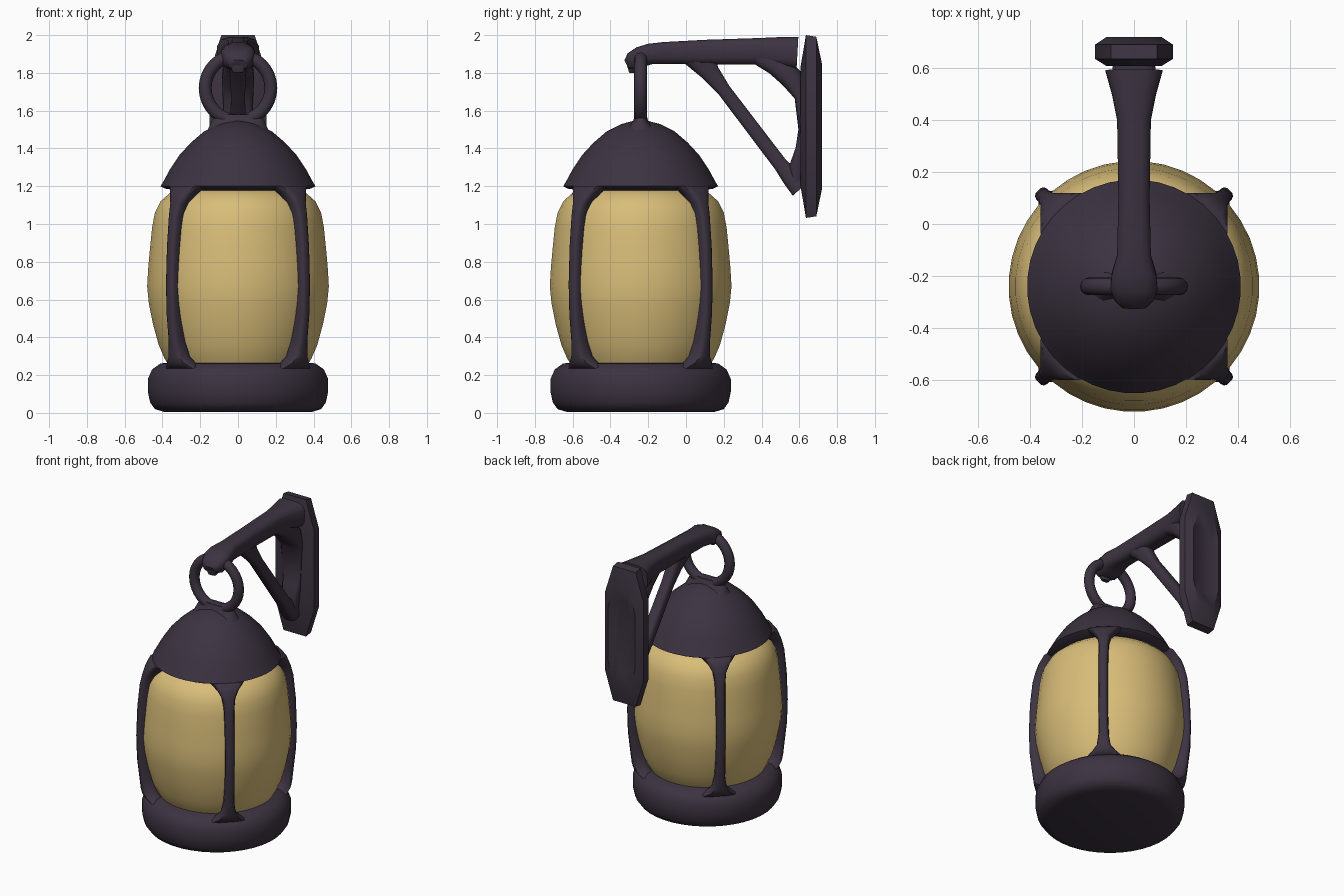
import bpy, bmesh
from math import sin, cos, pi, radians
from mathutils import Vector, Matrix

if "Cube" in bpy.data.objects:
    bpy.data.objects.remove(bpy.data.objects["Cube"], do_unlink=True)

LAMP_Y = -0.24


def material(name, colour):
    m = bpy.data.materials.new(name)
    m.use_nodes = True
    m.diffuse_color = colour
    bsdf = m.node_tree.nodes["Principled BSDF"]
    bsdf.inputs["Base Color"].default_value = colour
    bsdf.inputs["Roughness"].default_value = 0.8
    return m


iron = material("dark iron", (0.045, 0.033, 0.052, 1))
amber = material("amber glass", (0.69, 0.51, 0.19, 1))


def finish(ob, mat, angle):
    ob.data.materials.append(mat)
    bpy.ops.object.select_all(action='DESELECT')
    ob.select_set(True)
    bpy.context.view_layer.objects.active = ob
    bpy.ops.object.shade_smooth_by_angle(angle=radians(angle))
    return ob


def loft(name, sections, mat, sides=12, power=0.6, angle=50):
    """Skin rounded sections, each a centre and two half-width vectors."""
    bm = bmesh.new()
    rings = []
    norm = max(abs(cos((i + 0.5) * 2 * pi / sides)) for i in range(sides)) ** power

    def soft(t):
        return (abs(t) ** power) * (1 if t > 0 else -1) / norm

    for c, u, v in sections:
        ring = []
        for i in range(sides):
            a = (i + 0.5) * 2 * pi / sides
            ring.append(bm.verts.new(Vector(c) + Vector(u) * soft(cos(a)) + Vector(v) * soft(sin(a))))
        rings.append(ring)
    for a, b in zip(rings, rings[1:]):
        for i in range(sides):
            j = (i + 1) % sides
            bm.faces.new((a[i], a[j], b[j], b[i]))
    bm.faces.new(rings[0])
    bm.faces.new(rings[-1])
    bmesh.ops.recalc_face_normals(bm, faces=bm.faces)
    me = bpy.data.meshes.new(name)
    bm.to_mesh(me)
    bm.free()
    ob = bpy.data.objects.new(name, me)
    bpy.context.collection.objects.link(ob)
    return finish(ob, mat, angle)


def turned(name, profile, mat):
    """Round part from (radius, z) pairs."""
    return loft(name, [((0, LAMP_Y, z), (r, 0, 0), (0, r, 0)) for r, z in profile],
                mat, sides=40, power=1)


def beam(name, path, mat=iron, **kw):
    """Bracket member from (y, z, half width, half thickness) stations."""
    pts = [Vector((0, y, z)) for y, z, w, t in path]
    secs = []
    for i, (y, z, w, t) in enumerate(path):
        d = (pts[min(i + 1, len(pts) - 1)] - pts[max(i - 1, 0)]).normalized()
        secs.append((pts[i], (w, 0, 0), d.cross(Vector((1, 0, 0))) * t))
    return loft(name, secs, mat, **kw)


# Lantern body
turned("base", [(0.39, 0.005), (0.44, 0.02), (0.465, 0.055), (0.477, 0.11), (0.477, 0.18),
                (0.455, 0.23), (0.41, 0.262), (0.3, 0.27)], iron)
turned("glass", [(0.36, 0.24), (0.39, 0.29), (0.42, 0.36), (0.45, 0.47), (0.472, 0.58),
                 (0.481, 0.67), (0.475, 0.77), (0.465, 0.88), (0.455, 0.98), (0.44, 1.06),
                 (0.41, 1.12), (0.36, 1.165), (0.3, 1.185)], amber)
turned("cap", [(0.3, 1.175), (0.385, 1.187), (0.41, 1.2), (0.395, 1.225), (0.36, 1.29),
               (0.31, 1.365), (0.25, 1.43), (0.18, 1.49), (0.1, 1.53), (0.03, 1.548)], iron)

# Four corner bars, flared where they meet the base and cap
bar = [(0.39, 0.235, 0.12, 0.06), (0.425, 0.265, 0.075, 0.055), (0.44, 0.3, 0.045, 0.05),
       (0.455, 0.38, 0.032, 0.045), (0.48, 0.52, 0.029, 0.036), (0.487, 0.68, 0.029, 0.034),
       (0.478, 0.88, 0.029, 0.036), (0.458, 1.04, 0.032, 0.04), (0.435, 1.11, 0.042, 0.045),
       (0.405, 1.16, 0.07, 0.055), (0.375, 1.2, 0.11, 0.05)]
for k, label in enumerate(("back_left", "back_right", "front_right", "front_left")):
    rot = Matrix.Rotation(pi / 4 + k * pi / 2, 3, 'Z')
    hub = Vector((0, LAMP_Y, 0))
    loft("bar_" + label,
         [(hub + rot @ Vector((r, 0, z)), rot @ Vector((d, 0, 0)), rot @ Vector((0, w, 0)))
          for r, z, w, d in bar], iron)

# Hanging ring and its foot
bpy.ops.mesh.primitive_torus_add(major_radius=0.174, minor_radius=0.034, major_segments=32,
                                 minor_segments=12, location=(0, LAMP_Y, 1.72),
                                 rotation=(pi / 2, 0, 0))
ring = bpy.context.object
ring.name = "hanging_ring"
finish(ring, iron, 60)
loft("ring_foot", [((0, LAMP_Y, z), (w, 0, 0), (0, d, 0)) for z, w, d in
                   ((1.46, 0.18, 0.12), (1.51, 0.155, 0.075), (1.545, 0.14, 0.04),
                    (1.58, 0.12, 0.03))], iron, power=0.8)

# Arm with hooked tip, brace and curved gusset
beam("arm", [(-0.315, 1.845, 0.05, 0.025), (-0.285, 1.86, 0.075, 0.05),
             (-0.24, 1.885, 0.09, 0.055), (-0.19, 1.9, 0.085, 0.055), (-0.12, 1.905, 0.065, 0.058),
             (0.1, 1.91, 0.06, 0.065), (0.4, 1.915, 0.065, 0.07),
             (0.5, 1.91, 0.085, 0.08), (0.59, 1.905, 0.11, 0.085)])
beam("hook_lip", [(-0.265, 1.88, 0.06, 0.045), (-0.285, 1.83, 0.045, 0.028),
                  (-0.287, 1.8, 0.025, 0.014)])
beam("brace", [(0.06, 1.9, 0.055, 0.085), (0.13, 1.8, 0.042, 0.05), (0.2, 1.71, 0.038, 0.036),
               (0.5, 1.315, 0.04, 0.038), (0.56, 1.245, 0.05, 0.052), (0.61, 1.19, 0.055, 0.06)])
beam("gusset", [(0.38, 1.9, 0.06, 0.055), (0.48, 1.85, 0.075, 0.065), (0.56, 1.77, 0.085, 0.06),
                (0.605, 1.67, 0.08, 0.03), (0.613, 1.5, 0.07, 0.018), (0.605, 1.4, 0.065, 0.025),
                (0.585, 1.3, 0.06, 0.04), (0.585, 1.2, 0.05, 0.02)])

# Faceted wall plate with a shallow hollow in the back
loft("wall_plate", [((0, y, 1.516), (w, 0, 0), (0, 0, h)) for y, w, h in
                    ((0.607, 0.105, 0.32), (0.635, 0.15, 0.484), (0.69, 0.15, 0.475),
                     (0.72, 0.105, 0.33), (0.7, 0.05, 0.24))],
     iron, sides=8, angle=25)
